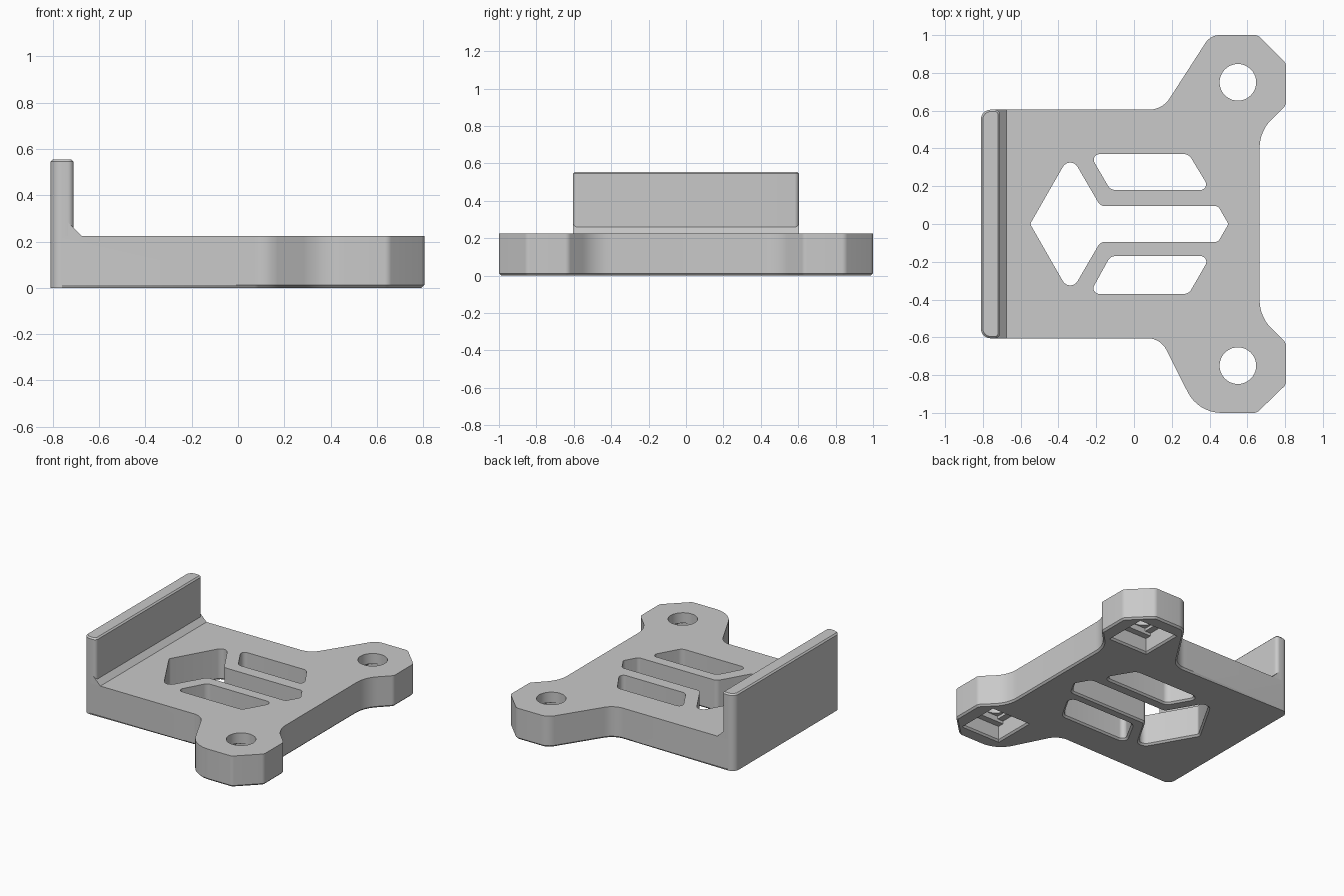
import bpy, bmesh, math
from mathutils import Vector

cube = bpy.data.objects.get("Cube")
if cube:
    bpy.data.objects.remove(cube, do_unlink=True)

grey = bpy.data.materials.new("light grey")
grey.use_nodes = True
grey.diffuse_color = (0.585, 0.585, 0.585, 1)
grey.node_tree.nodes["Principled BSDF"].inputs["Base Color"].default_value = grey.diffuse_color

HEIGHT = 0.225
EDGE = 0.012


def rounded(corners, steps=8):
    """Polygon of (x, y, radius) corners with each corner turned into an arc."""
    pts = []
    for i, (x, y, r) in enumerate(corners):
        p = Vector((x, y))
        if r == 0:
            pts.append(p)
            continue
        a = (Vector(corners[i - 1][:2]) - p).normalized()
        b = (Vector(corners[(i + 1) % len(corners)][:2]) - p).normalized()
        half = a.angle(b) / 2
        centre = p + (a + b).normalized() * (r / math.sin(half))
        start = p + a * (r / math.tan(half)) - centre
        end = p + b * (r / math.tan(half)) - centre
        sweep = math.atan2(start.x * end.y - start.y * end.x, start.dot(end))
        first = math.atan2(start.y, start.x)
        for k in range(steps + 1):
            t = first + sweep * k / steps
            pts.append(centre + Vector((math.cos(t), math.sin(t))) * r)
    return pts


def offset(pts, d, keep_x=-9):
    """Move an anticlockwise outline outwards by d, leaving points left of keep_x."""
    out = []
    for i, p in enumerate(pts):
        e1 = (p - pts[i - 1]).normalized()
        e2 = (pts[(i + 1) % len(pts)] - p).normalized()
        n1, n2 = Vector((e1.y, -e1.x)), Vector((e2.y, -e2.x))
        move = (n1 + n2) * (d / (1 + n1.dot(n2)))
        out.append(p + move if p.x > keep_x else p.copy())
    return out


def prism(name, pts, layers, keep_x=-9):
    """Stack of outlines, one per (z, offset) layer, capped at both ends."""
    area = sum(p.x * q.y - q.x * p.y for p, q in zip(pts, pts[1:] + pts[:1]))
    if area < 0:
        pts = pts[::-1]
    bm = bmesh.new()
    rings = [[bm.verts.new((p.x, p.y, z)) for p in offset(pts, d, keep_x)]
             for z, d in layers]
    n = len(pts)
    for low, high in zip(rings, rings[1:]):
        for i in range(n):
            j = (i + 1) % n
            bm.faces.new((low[i], low[j], high[j], high[i]))
    bm.faces.new(rings[0][::-1])
    bm.faces.new(rings[-1])
    mesh = bpy.data.meshes.new(name)
    bm.to_mesh(mesh)
    bm.free()
    ob = bpy.data.objects.new(name, mesh)
    bpy.context.collection.objects.link(ob)
    mesh.materials.append(grey)
    return ob


def box(cx, cy, hx, hy):
    return rounded([(cx - hx, cy - hy, 0), (cx + hx, cy - hy, 0),
                    (cx + hx, cy + hy, 0), (cx - hx, cy + hy, 0)])


def cut(target, cutter):
    mod = target.modifiers.new("cut", 'BOOLEAN')
    mod.operation = 'DIFFERENCE'
    mod.solver = 'EXACT'
    mod.object = cutter
    bpy.context.view_layer.objects.active = target
    bpy.ops.object.modifier_apply(modifier=mod.name)
    bpy.data.objects.remove(cutter, do_unlink=True)


def smooth(ob):
    bpy.ops.object.select_all(action='DESELECT')
    ob.select_set(True)
    bpy.context.view_layer.objects.active = ob
    bpy.ops.object.shade_smooth_by_angle(angle=math.radians(25))


# Base plate with two screw lobes
plate = prism("base_plate", rounded([
    (-0.81, -0.605, 0.05), (0.14, -0.605, 0.11), (0.34, -1, 0.2),
    (0.65, -1, 0.04), (0.805, -0.85, 0.04), (0.805, -0.63, 0.04),
    (0.665, -0.49, 0.21), (0.665, 0.49, 0.21), (0.805, 0.63, 0.04),
    (0.805, 0.85, 0.04), (0.655, 1, 0.04), (0.405, 1, 0.09),
    (0.15, 0.605, 0.13), (-0.81, 0.605, 0.05)]),
    [(0, -EDGE), (EDGE, 0), (HEIGHT, 0)], keep_x=-0.75)

# Lightening openings, flared at the underside
through = [(-EDGE, 2 * EDGE), (EDGE, 0), (HEIGHT + 0.05, 0)]
arrow = [(-0.55, 0, 0.02), (-0.338, -0.37, 0.045), (-0.178, -0.095, 0.04),
         (0.445, -0.095, 0.03), (0.5, 0, 0.02)]
arrow += [(x, -y, r) for x, y, r in arrow[3:0:-1]]
cut(plate, prism("arrow_cutter", rounded(arrow), through))
for side, inner in ((1, 0.18), (-1, 0.17)):
    slot = [(-0.235, 0.37, 0.03), (0.29, 0.37, 0.045),
            (0.405, inner, 0.03), (-0.125, inner, 0.045)]
    cut(plate, prism("slot_cutter", rounded([(x, y * side, r) for x, y, r in slot]), through))

# Screw holes with stepped square pockets underneath
for y in (-0.75, 0.75):
    circle = [Vector((0.55 + 0.097 * math.cos(t * math.tau / 40),
                      y + 0.097 * math.sin(t * math.tau / 40))) for t in range(40)]
    cut(plate, prism("screw_cutter", circle, [(-0.1, 0), (HEIGHT + 0.1, 0)]))
    cut(plate, prism("pocket_cutter", box(0.55, y, 0.145, 0.145),
                     [(-EDGE, 2 * EDGE), (EDGE, 0), (0.11, 0)]))
    cut(plate, prism("bridge_cutter", box(0.55, y, 0.145, 0.1), [(0.05, 0), (0.13, 0)]))
    cut(plate, prism("step_cutter", box(0.55, y, 0.1, 0.1), [(0.05, 0), (0.15, 0)]))
smooth(plate)

# Upright end wall with softened top
wall = prism("end_wall", rounded([
    (-0.81, -0.605, 0.05), (-0.71, -0.605, 0.025),
    (-0.71, 0.605, 0.025), (-0.81, 0.605, 0.05)]),
    [(HEIGHT, 0), (0.545, 0), (0.555, -0.01)])
smooth(wall)

# Sloped brace between wall and plate
brace = prism("wall_brace", rounded([(-0.735, HEIGHT, 0), (-0.675, HEIGHT, 0), (-0.735, 0.285, 0)]),
              [(-0.605, 0), (0.605, 0)])
for v in brace.data.vertices:
    x, z, y = v.co
    v.co = (x, y, z)
brace.data.flip_normals()
